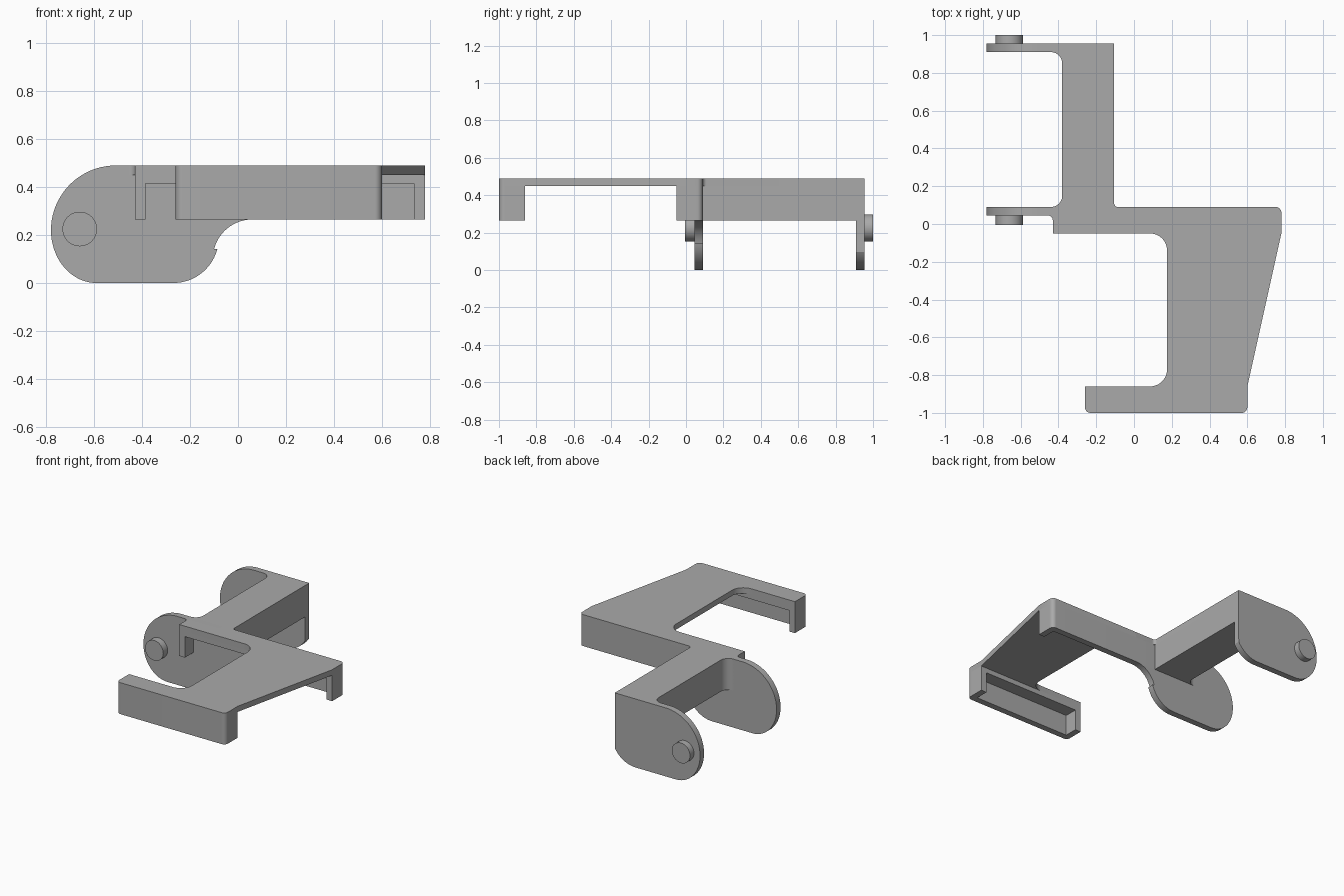
import bpy, bmesh
from math import sin, cos, pi, radians
from mathutils import Vector

cube = bpy.data.objects.get("Cube")
if cube:
    bpy.data.objects.remove(cube)

gray = bpy.data.materials.new("matte gray")
gray.use_nodes = True
color = (0.4, 0.4, 0.4, 1)
gray.diffuse_color = color
gray.node_tree.nodes["Principled BSDF"].inputs["Base Color"].default_value = color

TOP, SLAB, LIP, LOW = 0.49, 0.45, 0.415, 0.265
WALL = 0.045


def rounded(points, steps=10):
    """Outline from (x, y, radius) with square corners rounded off."""
    out = []
    for i, (x, y, r) in enumerate(points):
        p = Vector((x, y))
        if not r:
            out.append(p)
            continue
        before = (Vector(points[i - 1][:2]) - p).normalized()
        after = (Vector(points[(i + 1) % len(points)][:2]) - p).normalized()
        centre = p + (before + after) * r
        for k in range(steps + 1):
            a = k / steps * pi / 2
            out.append(centre - (after * cos(a) + before * sin(a)) * r)
    return out


def arc(cx, cy, rx, ry, start, end, steps=20):
    angles = [radians(start + (end - start) * k / steps) for k in range(steps + 1)]
    return [Vector((cx + rx * cos(a), cy + ry * sin(a))) for a in angles]


def prism(name, outline, low, high, upright=False):
    """Extrude an outline along z, or along y when upright."""
    bm = bmesh.new()
    place = (lambda p: (p.x, low, p.y)) if upright else (lambda p: (p.x, p.y, low))
    face = bm.faces.new([bm.verts.new(place(p)) for p in outline])
    grown = bmesh.ops.extrude_face_region(bm, geom=[face])["geom"]
    shift = Vector((0, high - low, 0)) if upright else Vector((0, 0, high - low))
    bmesh.ops.translate(bm, vec=shift, verts=[v for v in grown if isinstance(v, bmesh.types.BMVert)])
    bmesh.ops.recalc_face_normals(bm, faces=bm.faces)
    mesh = bpy.data.meshes.new(name)
    bm.to_mesh(mesh)
    bm.free()
    mesh.materials.append(gray)
    obj = bpy.data.objects.new(name, mesh)
    bpy.context.collection.objects.link(obj)
    bpy.ops.object.select_all(action="DESELECT")
    obj.select_set(True)
    bpy.context.view_layer.objects.active = obj
    bpy.ops.object.shade_smooth_by_angle(angle=radians(30))
    return obj


def box(name, x0, x1, y0, y1, low, high):
    return prism(name, [Vector(p) for p in ((x0, y0), (x1, y0), (x1, y1), (x0, y1))], low, high)


# Thin top plate covering the whole footprint
arm_side = [(-0.46, 0.955, 0), (-0.46, 0.91, 0), (-0.38, 0.91, 0.06),
            (-0.38, 0.09, 0.06), (-0.46, 0.09, 0), (-0.46, 0.045, 0)]
prism("top_plate", rounded(
    [(-0.26, -1, 0.03), (0.6, -1, 0.03), (0.6, -0.86, 0), (0.78, -0.05, 0),
     (0.78, 0.09, 0.03), (-0.105, 0.09, 0.02), (-0.105, 0.955, 0)] + arm_side +
    [(-0.43, 0.045, 0.025), (-0.43, -0.05, 0), (0.175, -0.05, 0.09),
     (0.175, -0.86, 0.09), (-0.26, -0.86, 0)]), SLAB, TOP)

# Solid arm between the two hinge plates
prism("hinge_arm", rounded(arm_side + [(-0.105, 0.045, 0), (-0.105, 0.955, 0)]), LOW, SLAB)

# Middle channel: back wall, thick roof and end caps, open to the front
prism("middle_back_wall", rounded([(-0.43, 0.045, 0), (0.78, 0.045, 0),
                                   (0.78, 0.09, 0.03), (-0.43, 0.09, 0)]), LOW, SLAB)
box("middle_roof", -0.43, 0.78, -0.05, 0.045, LIP, SLAB)
for name, x in (("middle_right_cap", -0.43), ("middle_left_cap", 0.78 - WALL)):
    box(name, x, x + WALL, -0.05, 0.045, LOW, LIP)

# Front channel: front wall, thick roof and end caps, open to the back
prism("front_wall", rounded([(-0.26, -1, 0.03), (0.6, -1, 0.03),
                             (0.6, -0.955, 0), (-0.26, -0.955, 0)]), LOW, SLAB)
box("front_roof", -0.26, 0.6, -0.955, -0.86, LIP, SLAB)
for name, x in (("front_right_cap", -0.26), ("front_left_cap", 0.6 - WALL)):
    box(name, x, x + WALL, -0.955, -0.86, LOW, LIP)

# Rounded hinge plates; the front one sweeps up into the middle wall
nose = arc(-0.51, 0.22, 0.27, 0.27, 90, 180) + arc(-0.59, 0.22, 0.19, 0.22, 180, 270)[1:]
heel = arc(-0.27, 0.19, 0.19, 0.19, -90, -15)
sweep = arc(0.06, 0.1, 0.165, 0.165, 165, 90)
prism("front_hinge_plate", nose + heel + sweep + [Vector((0.06, TOP))], 0.045, 0.09, True)
heel_cut = [p for p in heel if p.x < -0.105]
prism("back_hinge_plate", nose + heel_cut + [Vector((-0.105, 0.13)), Vector((-0.105, TOP))],
      0.91, 0.955, True)

# Pivot pins on the outer sides of the hinge plates
pin = arc(-0.66, 0.225, 0.072, 0.072, 0, 360, 40)[:-1]
prism("front_pivot_pin", pin, -0.005, 0.045, True)
prism("back_pivot_pin", pin, 0.955, 1.0, True)
